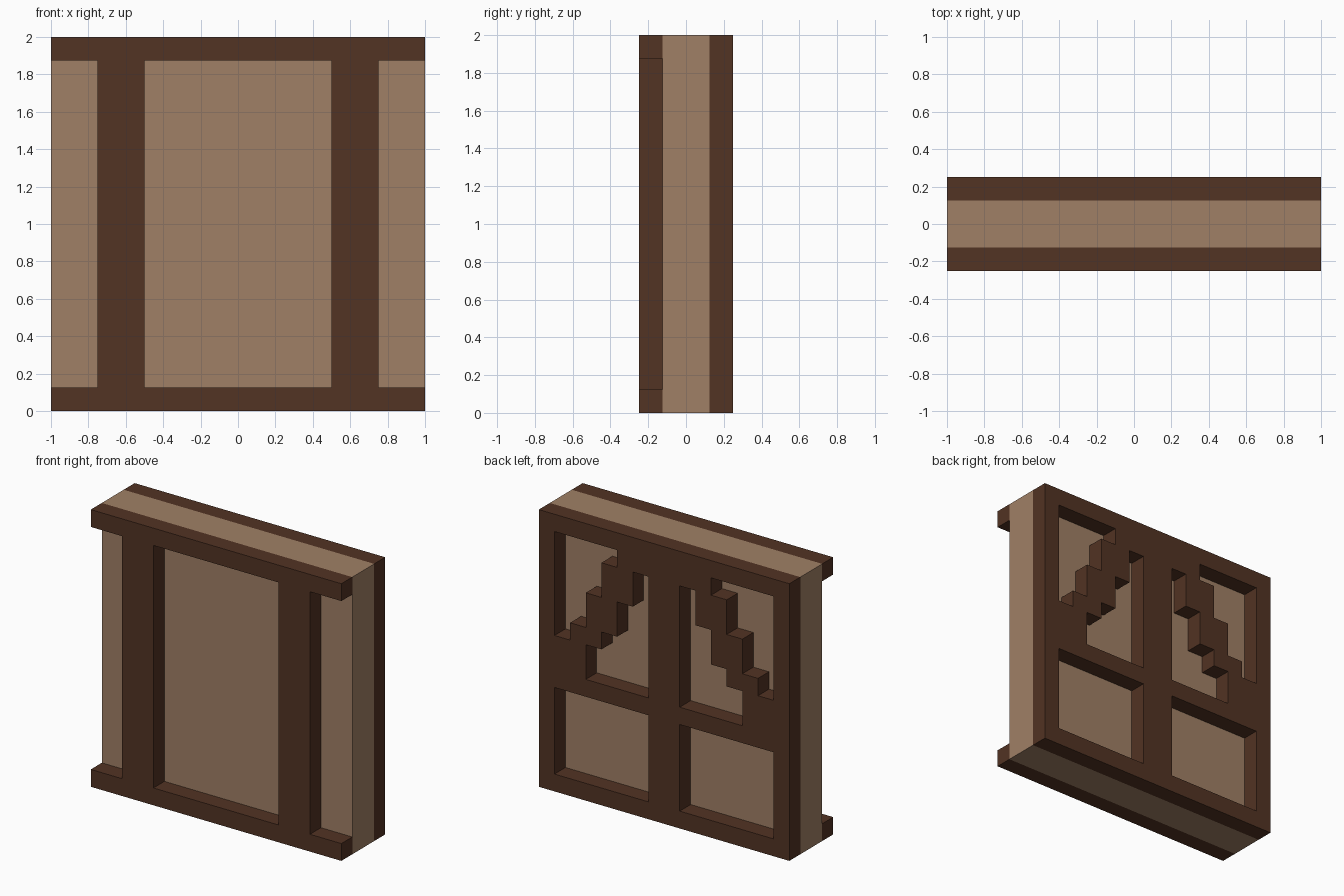
import bpy
import bmesh

default = bpy.data.objects.get("Cube")
if default:
    bpy.data.objects.remove(default, do_unlink=True)

U = 0.125  # one block; the wall is 16 x 4 x 16 blocks


def material(name, rgb):
    m = bpy.data.materials.new(name)
    m.use_nodes = True
    m.diffuse_color = (*rgb, 1)
    m.node_tree.nodes["Principled BSDF"].inputs["Base Color"].default_value = (*rgb, 1)
    return m


plaster = material("tan plaster", (0.352, 0.216, 0.133))
timber = material("dark brown timber", (0.084, 0.033, 0.017))


def prism(name, outline, y0, y1, mat, mirror=False):
    """Extrude an (x, z) outline, in blocks, from y0 to y1."""
    bm = bmesh.new()
    face = bm.faces.new([bm.verts.new((x * U, y0 * U, z * U)) for x, z in outline])
    extruded = bmesh.ops.extrude_face_region(bm, geom=[face])["geom"]
    verts = [g for g in extruded if isinstance(g, bmesh.types.BMVert)]
    bmesh.ops.translate(bm, verts=verts, vec=(0, (y1 - y0) * U, 0))
    bmesh.ops.recalc_face_normals(bm, faces=bm.faces)
    mesh = bpy.data.meshes.new(name)
    bm.to_mesh(mesh)
    bm.free()
    mesh.materials.append(mat)
    obj = bpy.data.objects.new(name, mesh)
    bpy.context.collection.objects.link(obj)
    if mirror:
        obj.modifiers.new("Mirror", "MIRROR").use_axis[0] = True
    return obj


def rect(x0, x1, z0, z1):
    return [(x0, z0), (x1, z0), (x1, z1), (x0, z1)]


# Plaster core
prism("wall_core", rect(-8, 8, 0, 16), -1, 1, plaster)

# Front timbers: full-width rails and a post on each side
prism("front_bottom_rail", rect(-8, 8, 0, 1), -2, -1, timber)
prism("front_top_rail", rect(-8, 8, 15, 16), -2, -1, timber)
prism("front_posts", rect(4, 6, 1, 15), -2, -1, timber, mirror=True)

# Back frame: outer stiles, centre post and three rails per side
prism("back_stiles", rect(7, 8, 0, 16), 1, 2, timber, mirror=True)
prism("back_centre_post", rect(-1, 1, 0, 16), 1, 2, timber)
for name, z0, z1 in (("bottom", 0, 1), ("middle", 6, 7), ("top", 15, 16)):
    prism(f"back_{name}_rails", rect(1, 7, z0, z1), 1, 2, timber, mirror=True)

# Stepped diagonal braces: (low, high) of each column, centre outwards
columns = [(14, 15), (12, 15), (10, 14), (9, 12), (7, 10), (7, 9)]
lower, upper = [], []
for i, (low, high) in enumerate(columns, start=1):
    lower += [(i, low), (i + 1, low)]
    upper += [(i, high), (i + 1, high)]
outline = []
for point in lower + upper[::-1]:
    if point not in outline:
        outline.append(point)
prism("back_braces", outline, 1, 2, timber, mirror=True)
